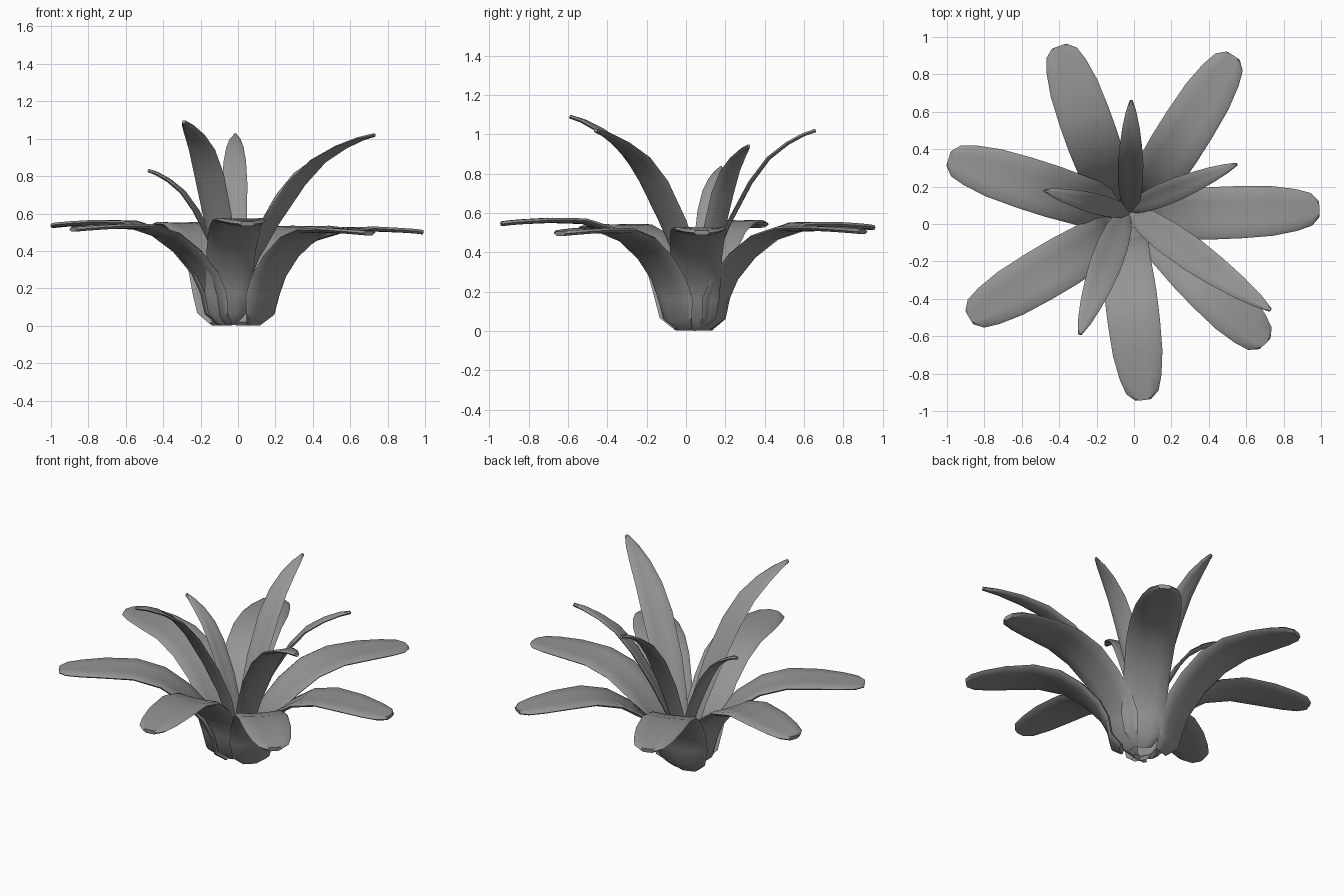
import bpy
import bmesh
from mathutils import Vector

if "Cube" in bpy.data.objects:
    bpy.data.objects.remove(bpy.data.objects["Cube"])

leaf_grey = bpy.data.materials.new("leaf_grey")
leaf_grey.use_nodes = True
grey = (0.3, 0.3, 0.3, 1)
leaf_grey.diffuse_color = grey
leaf_grey.node_tree.nodes["Principled BSDF"].inputs["Base Color"].default_value = grey

# Stations along a leaf: reach fraction, height fraction, half width fraction
OUTER = [(0.07, 0.02, 0.4), (0.13, 0.12, 0.75), (0.15, 0.32, 0.9), (0.2, 0.52, 0.92),
         (0.3, 0.74, 0.95), (0.43, 0.92, 1), (0.58, 1.01, 1), (0.75, 1.02, 0.95),
         (0.88, 1.01, 0.8), (0.96, 1, 0.62), (1, 0.99, 0.3)]
INNER = [(0.0, 0.08, 0.4), (0.06, 0.2, 0.6), (0.13, 0.35, 0.8), (0.27, 0.54, 0.97),
         (0.45, 0.74, 1), (0.6, 0.86, 0.88), (0.76, 0.935, 0.68), (0.9, 0.98, 0.42),
         (1, 1, 0.12)]


def leaf(name, root, tip, stations, width, thick, cup):
    """Sweep a thin, bevel-edged, slightly cupped section along an arching spine."""
    root = Vector((*root, 0))
    reach = Vector((tip[0], tip[1], 0)) - root
    spine = [root + reach * f + Vector((0, 0, tip[2] * h)) for f, h, _ in stations]
    side = Vector((0, 0, 1)).cross(reach).normalized()
    bm = bmesh.new()
    rings = []
    for i, (f, _, wide) in enumerate(stations):
        along = spine[min(i + 1, len(spine) - 1)] - spine[max(i - 1, 0)]
        normal = along.cross(side).normalized()
        half = width * wide
        rim = min(0.018, half * 0.4)
        flat = [(half - rim) * k / 2 for k in range(-2, 3)]
        section = [(u, thick) for u in flat] + [(half, 0)]
        section += [(u, -thick) for u in reversed(flat)] + [(-half, 0)]
        curl = cup * (1 - f)
        rings.append([bm.verts.new(spine[i] + side * u
                                   + normal * (n + curl * u * u / width)) for u, n in section])
    for a, b in zip(rings, rings[1:]):
        for k in range(len(a)):
            j = (k + 1) % len(a)
            bm.faces.new((a[k], a[j], b[j], b[k]))
    bm.faces.new(rings[0])
    bm.faces.new(rings[-1])
    bmesh.ops.recalc_face_normals(bm, faces=bm.faces)
    mesh = bpy.data.meshes.new(name)
    bm.to_mesh(mesh)
    bm.free()
    mesh.materials.append(leaf_grey)
    obj = bpy.data.objects.new(name, mesh)
    bpy.context.collection.objects.link(obj)
    obj.select_set(True)
    bpy.context.view_layer.objects.active = obj


bpy.ops.object.select_all(action="DESELECT")

# Broad outer leaves that flatten out: root, tip
outer = [((-0.02, 0.04), (0.99, 0.08, 0.505)), ((-0.02, 0.03), (0.53, 0.9, 0.51)),
         ((-0.08, 0.05), (-0.4, 0.95, 0.53)), ((-0.02, 0.04), (-0.99, 0.35, 0.54)),
         ((0, 0.02), (-0.88, -0.5, 0.52)), ((-0.07, 0.05), (0.05, -0.94, 0.55)),
         ((0.04, 0.04), (0.7, -0.64, 0.5))]
for n, (root, tip) in enumerate(outer):
    leaf(f"outer_leaf_{n + 1}", root, tip, OUTER, 0.14, 0.012, 0.12)

# Slender upright inner leaves: root, tip, half width
inner = [((-0.02, 0.06), (-0.015, 0.66, 1.02), 0.068), ((-0.03, 0.08), (0.55, 0.32, 0.94), 0.062),
         ((-0.02, 0.07), (0.73, -0.46, 1.02), 0.09), ((-0.05, 0.06), (-0.29, -0.59, 1.09), 0.085),
         ((-0.02, 0.06), (-0.48, 0.18, 0.83), 0.055)]
for n, (root, tip, width) in enumerate(inner):
    leaf(f"inner_leaf_{n + 1}", root, tip, INNER, width, 0.009, 0.2)

bpy.ops.object.shade_smooth_by_angle(angle=0.7)
